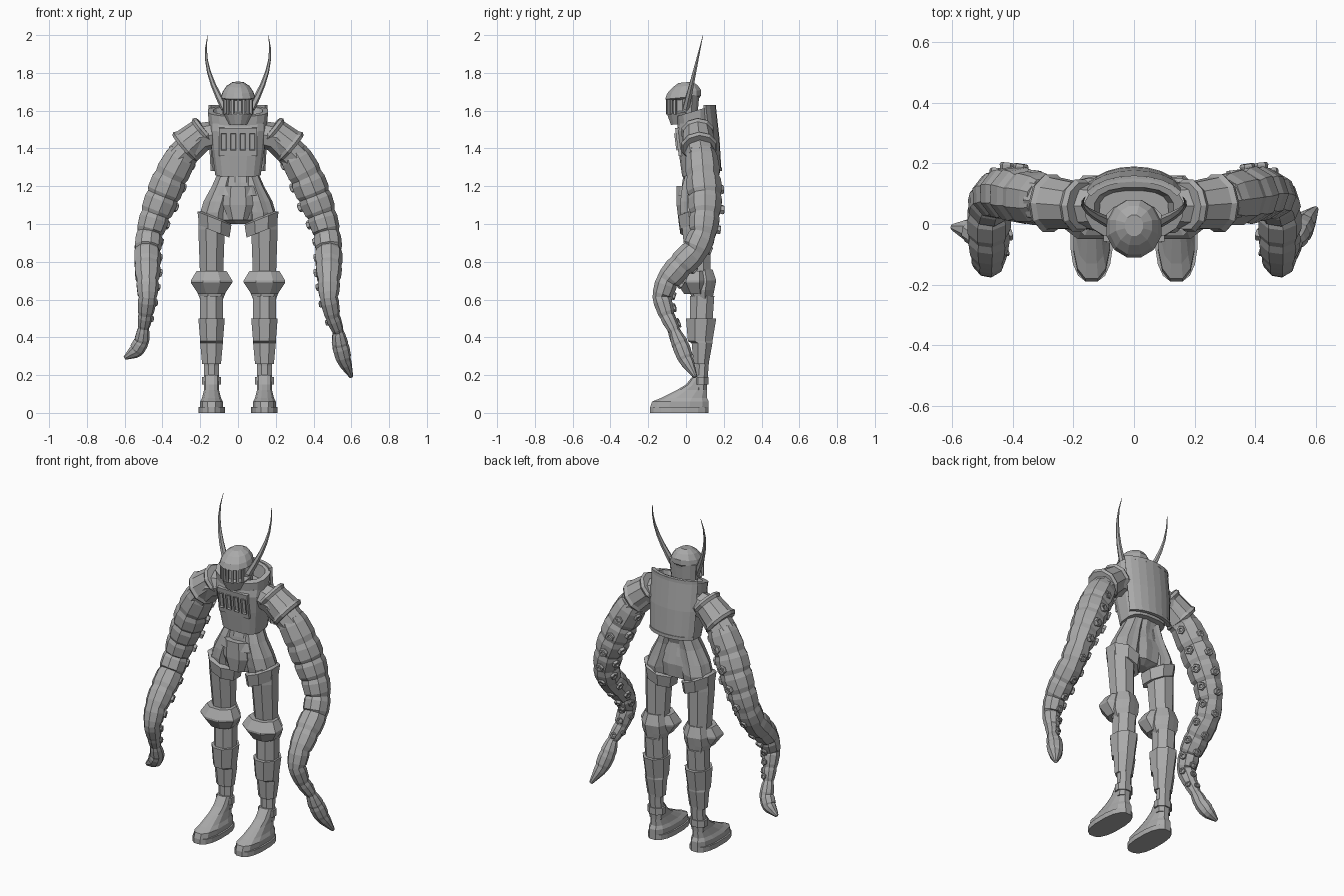
import bpy, bmesh, math
from mathutils import Vector, Matrix

if "Cube" in bpy.data.objects:
    bpy.data.objects.remove(bpy.data.objects["Cube"], do_unlink=True)

steel = bpy.data.materials.new("grey steel")
steel.use_nodes = True
GREY = (.4, .4, .4, 1)
steel.diffuse_color = GREY
steel.node_tree.nodes["Principled BSDF"].inputs["Base Color"].default_value = GREY


def finish(name, bm):
    bmesh.ops.recalc_face_normals(bm, faces=bm.faces)
    mesh = bpy.data.meshes.new(name)
    bm.to_mesh(mesh)
    bm.free()
    mesh.materials.append(steel)
    obj = bpy.data.objects.new(name, mesh)
    bpy.context.collection.objects.link(obj)
    return obj


def skin(name, rings, closed=True, caps=True):
    """Bridge consecutive rings of points with quads."""
    bm = bmesh.new()
    loops = [[bm.verts.new(point) for point in ring] for ring in rings]
    count = len(loops[0])
    for lower, upper in zip(loops, loops[1:]):
        for i in range(count if closed else count - 1):
            j = (i + 1) % count
            bm.faces.new((lower[i], lower[j], upper[j], upper[i]))
    if caps and closed:
        bm.faces.new(loops[0])
        bm.faces.new(loops[-1])
    return finish(name, bm)


def power(value, square):
    return math.copysign(abs(value) ** square, value)


def loft(name, sections, sides=8, square=1, tilt=0, fold=0, centre=0, caps=True):
    """Horizontal sections: half width, front y, back y, z."""
    rings = []
    flat = math.cos(math.pi / sides)
    for width, front, back, z in sections:
        ring = []
        for i in range(sides):
            angle = math.tau * (i + .5) / sides
            crease = 1 - fold * (i % 2)
            dx = crease * width * power(math.cos(angle) / flat, square)
            dy = crease * (back - front) / 2 * power(math.sin(angle) / flat, square)
            ring.append((centre + dx, (front + back) / 2 + dy, z + tilt * dy))
        rings.append(ring)
    return skin(name, rings, caps=caps)


def circle(middle, radius, across, along, sides):
    angles = [math.tau * i / sides for i in range(sides)]
    return [middle + radius * (across * math.cos(a) + along * math.sin(a)) for a in angles]


def tube(name, path, sides=8, mirror=1):
    """Round sections square to a path of x, y, z, radius."""
    points = [Vector((mirror * x, y, z)) for x, y, z, radius in path]
    rings = []
    for i, point in enumerate(points):
        following = points[min(i + 1, len(points) - 1)]
        tangent = (following - points[max(i - 1, 0)]).normalized()
        across = tangent.cross(Vector((0, 1, 0))).normalized()
        rings.append(circle(point, path[i][-1], across, tangent.cross(across), sides))
    return skin(name, rings)


def block(name, centre, size, pitch=0, turn=0, inset=0):
    """Box; an inset sinks a recess into its front face."""
    bm = bmesh.new()
    bmesh.ops.create_cube(bm, size=1)
    bmesh.ops.scale(bm, vec=size, verts=bm.verts)
    if inset:
        face = min(bm.faces, key=lambda f: f.calc_center_median().y)
        bmesh.ops.inset_region(bm, faces=[face], thickness=inset)
        bmesh.ops.translate(bm, verts=face.verts, vec=(0, size[1] * .8, 0))
    spin = Matrix.Rotation(turn, 4, 'Z') @ Matrix.Rotation(pitch, 4, 'X')
    bmesh.ops.transform(bm, matrix=Matrix.Translation(centre) @ spin, verts=bm.verts)
    return finish(name, bm)


# Helmet: chin, recessed face opening, brow and dome
loft("helmet", [(.05, -.08, .03, 1.53), (.08, -.1, .06, 1.59), (.06, -.08, .06, 1.6),
                (.06, -.08, .07, 1.66), (.09, -.11, .08, 1.67), (.08, -.1, .08, 1.7),
                (.06, -.07, .06, 1.73), (.03, -.04, .03, 1.75)], sides=12, tilt=.1)
loft("helmet_back", [(.08, -.03, .06, 1.57), (.09, -.03, .07, 1.68)], sides=12)
loft("neck", [(.06, -.03, .09, 1.45), (.06, -.05, .05, 1.55)])
for i in range(-3, 4):
    turn = i * .36
    block("visor_bar", (.08 * math.sin(turn), -.02 - .08 * math.cos(turn), 1.62),
          (.013, .013, .08), turn=turn)

# Breastplate, collar and back plate
loft("breastplate", [(.12, -.02, .16, 1.26), (.14, -.04, .16, 1.4),
                     (.15, -.05, .16, 1.5), (.15, -.04, .15, 1.54)],
     sides=16, square=.65, tilt=.1)
loft("collar", [(.15, -.04, .14, 1.51), (.16, -.05, .15, 1.6),
                (.13, -.02, .12, 1.6), (.11, 0, .11, 1.53)], sides=16, square=.8, tilt=.3)


def back_arc(name, rows, thickness):
    angles = [i * .3 for i in range(-4, 5)]
    rings = [[(width * math.sin(a), y - .08 * (1 - math.cos(a)), z) for a in angles]
             for width, y, z in rows]
    shell = skin(name, rings, closed=False).modifiers.new("thickness", 'SOLIDIFY')
    shell.thickness = thickness
    shell.offset = 0


back_arc("back_plate", [(.15, .18, 1.28), (.16, .17, 1.45), (.16, .15, 1.63)], .015)
for width, y, z in ((.15, .18, 1.29), (.16, .15, 1.62)):
    back_arc("back_rim", [(width, y, z - .01), (width, y, z + .01)], .02)

# Chest grille
block("chest_panel", (0, -.033, 1.435), (.2, .03, .15), pitch=.13)
for i in range(4):
    block("chest_slot", ((i - 1.5) * .05, -.05, 1.435), (.03, .014, .09), pitch=.13, inset=.007)

# Folded cloth waist and hips with front plate and belt
loft("waist_cloth", [(.1, -.01, .14, 1.28), (.1, -.02, .12, 1.22), (.16, -.03, .14, 1.1),
                     (.13, -.02, .13, 1.02), (.04, .01, .09, 1)], sides=20, fold=.08)
loft("belt", [(.12, -.04, .12, 1.2), (.14, -.05, .13, 1.15)], sides=16, caps=False)
loft("codpiece", [(.05, -.04, .07, 1.02), (.08, -.05, .06, 1.1), (.07, -.05, .05, 1.2)],
     square=.7)

UPPER_ARM = [(.29, .08, 1.38, .08), (.36, .09, 1.25, .09), (.4, .1, 1.15, .09),
             (.44, .1, 1.05, .08), (.47, .09, .95, .07), (.48, .05, .86, .07),
             (.48, -.03, .78, .07), (.48, -.1, .7, .06), (.48, -.13, .61, .05)]
FOREARMS = {
    "left": [(.5, -.1, .51, .04), (.53, -.06, .43, .03), (.54, -.03, .36, .045),
             (.56, 0, .28, .04), (.6, .05, .19, .01)],
    "right": [(.49, -.1, .52, .04), (.5, -.07, .45, .03), (.51, -.04, .38, .04),
              (.54, -.02, .33, .04), (.6, -.01, .29, .01)],
}

for side, word in ((1, "left"), (-1, "right")):
    # Horn: a tapering curve, first outward and then upright
    horn = []
    for i in range(7):
        t = i / 6
        horn.append((.07 + .1 * math.sin(2 * t), .09 * t, 1.61 + .39 * t, .02 - .019 * t))
    tube(word + "_horn", horn, sides=6, mirror=side)

    # Shoulder guard with raised rims
    tube(word + "_shoulder", [(.1, .06, 1.48, .07), (.2, .06, 1.46, .08),
                              (.31, .08, 1.35, .08)], mirror=side)
    guard = []
    for t, radius in ((0, .08), (.1, .09), (.2, .08), (.8, .09), (.9, .1), (1, .09)):
        guard.append((.17 + .12 * t, .06 + .01 * t, 1.5 - .1 * t, radius))
    tube(word + "_pauldron", guard, sides=10, mirror=side)

    # Tentacle arm in overlapping swollen segments
    path = UPPER_ARM + FOREARMS[word]
    swollen = []
    for start, end in zip(path, path[1:]):
        for t, swell in ((0, .95), (.25, 1.05), (.8, 1.05)):
            x, y, z, radius = [a + (b - a) * t for a, b in zip(start, end)]
            swollen.append((x, y, z, radius * swell))
    tube(word + "_tentacle", swollen + [path[-1]], sides=9, mirror=side)

    # Two rows of suckers on the rear inner face
    for start, end in list(zip(path, path[1:]))[:-3]:
        low, high, radius = Vector(start[:3]), Vector(end[:3]), start[-1]
        along = (high - low).normalized()
        size = .01 + radius / 7
        for row in (0, 1):
            out = Vector((-.6, .8, -.2))
            out = (out - along * out.dot(along)).normalized()
            out = Matrix.Rotation(1.1 * row - .55, 3, along) @ out
            middle = low.lerp(high, .3 + .4 * row)
            rings = []
            for reach, scale in ((.85, 1), (1.06, 1.15), (1.14, 1), (1.14, .55), (1.04, .4)):
                rings.append(circle(middle + out * radius * reach, size * scale,
                                    along, out.cross(along), 6))
            for ring in rings:
                for point in ring:
                    point.x *= side
            skin(word + "_sucker", rings)

    def leg_part(name, sections, **options):
        return loft(word + "_" + name, sections, centre=side * .14, **options)

    # Thigh, cloth gathered over the hip and the band that holds it
    leg_part("thigh", [(.07, -.01, .12, 1.06), (.07, -.02, .13, .97), (.06, .01, .13, .7)])
    cloth = leg_part("hip_cloth", [(.07, -.02, .14, 1), (.08, -.03, .15, 1.06),
                                   (.08, -.03, .14, 1.12), (.06, -.02, .13, 1.2),
                                   (.05, 0, .13, 1.27)], sides=16, fold=.1)
    for v in cloth.data.vertices:
        v.co.x -= side * (.02 + .3 * max(0, v.co.z - 1.06))
    band = leg_part("hip_band", [(.08, -.03, .14, .96), (.09, -.04, .15, 1.03),
                                 (.07, -.02, .13, 1.04)])
    for v in band.data.vertices:
        v.co.x -= side * .015
        v.co.z += .4 * (abs(v.co.x) - .125)

    # Knee cop over bunched cloth
    leg_part("knee", [(.07, -.01, .11, .63), (.11, -.05, .12, .69), (.11, -.05, .12, .7),
                      (.08, -.02, .11, .75)])
    leg_part("knee_cloth", [(.06, .03, .14, .6), (.08, .02, .15, .65), (.08, .02, .16, .7),
                            (.06, .03, .14, .76)], sides=12, fold=.12)

    # Shin, two-tier greave and ankle cuff
    leg_part("shin", [(.04, .05, .11, .12), (.04, .05, .12, .25), (.06, .02, .14, .48),
                      (.06, .02, .15, .62)])
    leg_part("greave", [(.05, .04, .12, .26), (.06, .03, .14, .37), (.06, .01, .14, .38),
                        (.07, 0, .16, .5), (.06, .02, .14, .5)])
    leg_part("ankle_cuff", [(.05, .04, .12, .15), (.05, .04, .12, .19)])

    # Shoe with a flat sole
    leg_part("sole", [(.07, -.19, .12, 0), (.07, -.19, .12, .03)], sides=16, square=.8)
    leg_part("shoe", [(.06, -.19, .12, .03), (.06, -.18, .12, .06), (.05, -.13, .11, .08),
                      (.04, -.05, .11, .12), (.04, 0, .11, .15), (.04, .04, .11, .2)],
             sides=12, square=.8)
